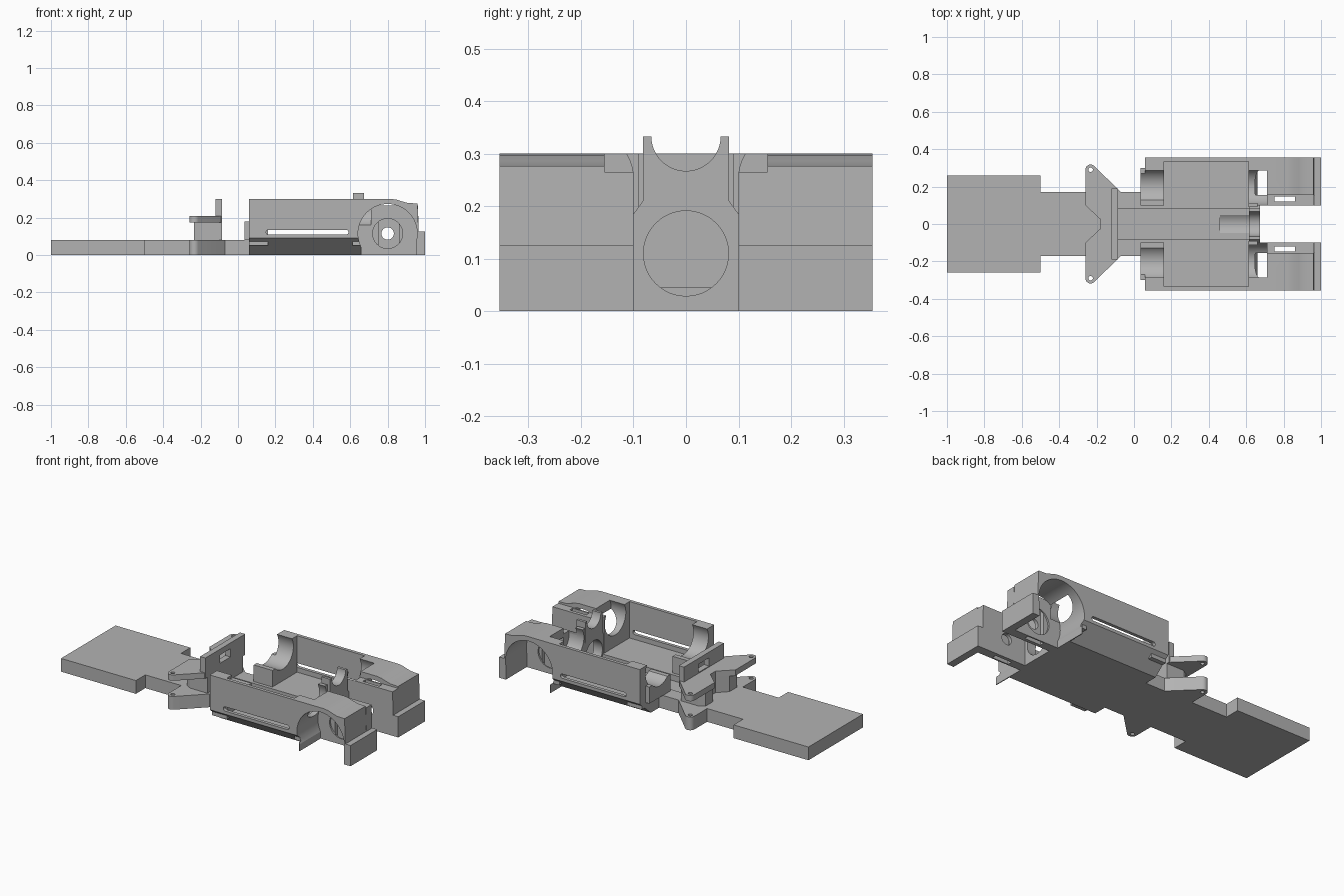
import bpy, bmesh
from math import sin, cos, pi, radians

cube = bpy.data.objects.get("Cube")
if cube:
    bpy.data.objects.remove(cube, do_unlink=True)

grey = bpy.data.materials.new("plain grey")
grey.use_nodes = True
colour = (0.45, 0.45, 0.45, 1)
grey.diffuse_color = colour
grey.node_tree.nodes["Principled BSDF"].inputs["Base Color"].default_value = colour


def prism(name, points, axis, lo, hi):
    """Extrude a 2D outline along an axis; the outline uses the other two axes in order."""
    def place(p, d):
        return {"x": (d, p[0], p[1]), "y": (p[0], d, p[1]), "z": (p[0], p[1], d)}[axis]
    bm = bmesh.new()
    ends = [[bm.verts.new(place(p, d)) for p in points] for d in (lo, hi)]
    bm.faces.new(ends[0])
    bm.faces.new(ends[1])
    n = len(points)
    for i in range(n):
        j = (i + 1) % n
        bm.faces.new((ends[0][i], ends[0][j], ends[1][j], ends[1][i]))
    bmesh.ops.recalc_face_normals(bm, faces=bm.faces)
    mesh = bpy.data.meshes.new(name)
    bm.to_mesh(mesh)
    bm.free()
    mesh.materials.append(grey)
    obj = bpy.data.objects.new(name, mesh)
    bpy.context.collection.objects.link(obj)
    return obj


def box(name, x0, x1, y0, y1, z0, z1):
    return prism(name, [(x0, y0), (x1, y0), (x1, y1), (x0, y1)], "z", z0, z1)


def arc(cx, cy, r, a0=0, a1=360, n=48):
    full = a1 - a0 == 360
    steps = n if full else n + 1
    return [(cx + r * cos(radians(a0 + (a1 - a0) * i / n)),
             cy + r * sin(radians(a0 + (a1 - a0) * i / n))) for i in range(steps)]


def both(half):
    """Complete an outline given for +y, for profiles seen along x."""
    return half + [(-y, z) for y, z in reversed(half)]


def finish(obj, cutters=(), mirror=False):
    for c in cutters:
        mod = obj.modifiers.new("cut", "BOOLEAN")
        mod.operation = "DIFFERENCE"
        mod.solver = "EXACT"
        mod.object = c
    if mirror:
        mod = obj.modifiers.new("mirror", "MIRROR")
        mod.use_axis = (False, True, False)
        mod.use_mirror_merge = False
    graph = bpy.context.evaluated_depsgraph_get()
    mesh = bpy.data.meshes.new_from_object(obj.evaluated_get(graph))
    obj.modifiers.clear()
    obj.data = mesh
    bpy.ops.object.select_all(action="DESELECT")
    obj.select_set(True)
    bpy.context.view_layer.objects.active = obj
    bpy.ops.object.shade_smooth_by_angle(angle=radians(25))


# Cutters
AX, AZ = 0.8, 0.115
wheel = prism("wheel_cutter", arc(AX, AZ, 0.158, n=64), "y", 0.155, 0.5)
well = box("well_cutter", 0.66, 0.955, 0.155, 0.5, -0.1, AZ)
wheel_r = prism("wheel_cutter_far", arc(AX, AZ, 0.158, n=64), "y", -0.5, -0.155)
battery = prism("battery_cutter", arc(0.2, 0.25, 0.1), "x", -0.1, 0.71)
shaft = prism("shaft_cutter", arc(0, 0.11, 0.081), "x", 0.46, 0.8)
axle = prism("axle_cutter", arc(AX, AZ, 0.033), "y", 0.05, 0.3)
bearing = prism("bearing_cutter", arc(AX, AZ, 0.08), "y", 0.145, 0.3)
gap = box("gap_cutter", 0.75, 0.86, 0.12, 0.147, -0.1, 0.4)
side_slot = prism("slot_cutter", arc(0.577, 0.122, 0.013, -90, 90, 12)
                  + arc(0.163, 0.122, 0.013, 90, 270, 12), "y", -0.5, 0.5)
pins = [prism("pin_cutter", arc(-0.232, s * 0.29, 0.012, n=20), "z", -0.1, 0.4) for s in (1, -1)]
window = box("window_cutter", -0.2, 0, -0.05, 0.05, 0.215, 0.265)

# Front plate and neck
finish(box("front_plate", -1, -0.5, -0.26, 0.26, 0, 0.08))
finish(box("neck", -0.5, -0.085, -0.17, 0.17, 0, 0.08))
channel = [(0.17, 0), (0.17, 0.08), (0.08, 0.08), (0.08, 0.045)]
finish(prism("channelled_neck", both(channel), "x", -0.085, 0.06))

# Suspension arms, lower and upper, joined by a post
arm = arc(-0.232, 0.29, 0.028, 180, 45, 10) + [(-0.09, 0.19)]
lower = [(-0.26, 0.17)] + arm + [(-0.07, 0.17)]
finish(prism("lower_arm", lower, "z", 0, 0.08), pins[:1], True)
notch = [(-0.18, 0.025), (-0.26, 0.1)]
upper = notch + arm + [(-0.085, 0.19)]
finish(prism("upper_arm", upper + [(x, -y) for x, y in reversed(upper)], "z", 0.175, 0.21), pins)
post = [(-0.18, 0.025), (-0.235, 0.08), (-0.235, 0.15), (-0.2, 0.17), (-0.085, 0.17)]
finish(prism("post", post + [(x, -y) for x, y in reversed(post)], "z", 0.08, 0.175))
finish(box("upright_plate", -0.12, -0.085, -0.19, 0.19, 0.2, 0.3), [window])

# Tub with chamfered sides, sunken channel and side slots
tub = [(0.25, 0), (0.355, 0.09), (0.355, 0.3), (0.335, 0.3),
       (0.335, 0.08), (0.08, 0.08), (0.08, 0.045)]
finish(prism("tub", both(tub), "x", 0.06, 0.66), [shaft, side_slot, wheel, wheel_r])

# Battery cradles at the front of the tub
cradle = [(0.1, 0.05), (0.335, 0.05), (0.335, 0.3), (0.2, 0.3), (0.2, 0.18), (0.1, 0.18)]
finish(prism("battery_cradle", cradle, "x", 0.06, 0.16), [battery], True)
finish(box("cradle_lip", 0.035, 0.06, 0.1, 0.3, 0.08, 0.18), [battery], True)

# Rear bulkhead and the centre cradle
finish(box("bulkhead", 0.612, 0.66, 0.09, 0.335, 0.05, 0.3), [battery, wheel], True)
saddle = [(0.1, 0), (0.1, 0.185), (0.082, 0.21), (0.082, 0.333)]
rim = arc(0, 0.333, 0.066, 0, -180, 32)
saddle_outline = saddle + rim + [(-y, z) for y, z in reversed(saddle)]
finish(prism("centre_cradle", saddle_outline, "x", 0.615, 0.673), [shaft])

# Wheel arches, axle walls and rear flanges
fender = [(0.655, 0), (0.655, 0.3), (0.82, 0.3), (0.85, 0.296), (0.88, 0.286),
          (0.91, 0.278), (0.96, 0.276), (0.97, 0)]
finish(prism("fender", fender, "y", 0.155, 0.355), [wheel, well, battery], True)
wall = [(0.655, 0), (0.655, 0.265), (0.962, 0.265), (0.97, 0)]
finish(prism("axle_wall", wall, "y", 0.1, 0.155), [gap, bearing, axle, battery], True)
finish(box("rear_flange", 0.965, 1, 0.1, 0.355, 0, 0.125), (), True)

for helper in [wheel, wheel_r, well, battery, shaft, axle, bearing, gap, side_slot, window] + pins:
    bpy.data.objects.remove(helper, do_unlink=True)
